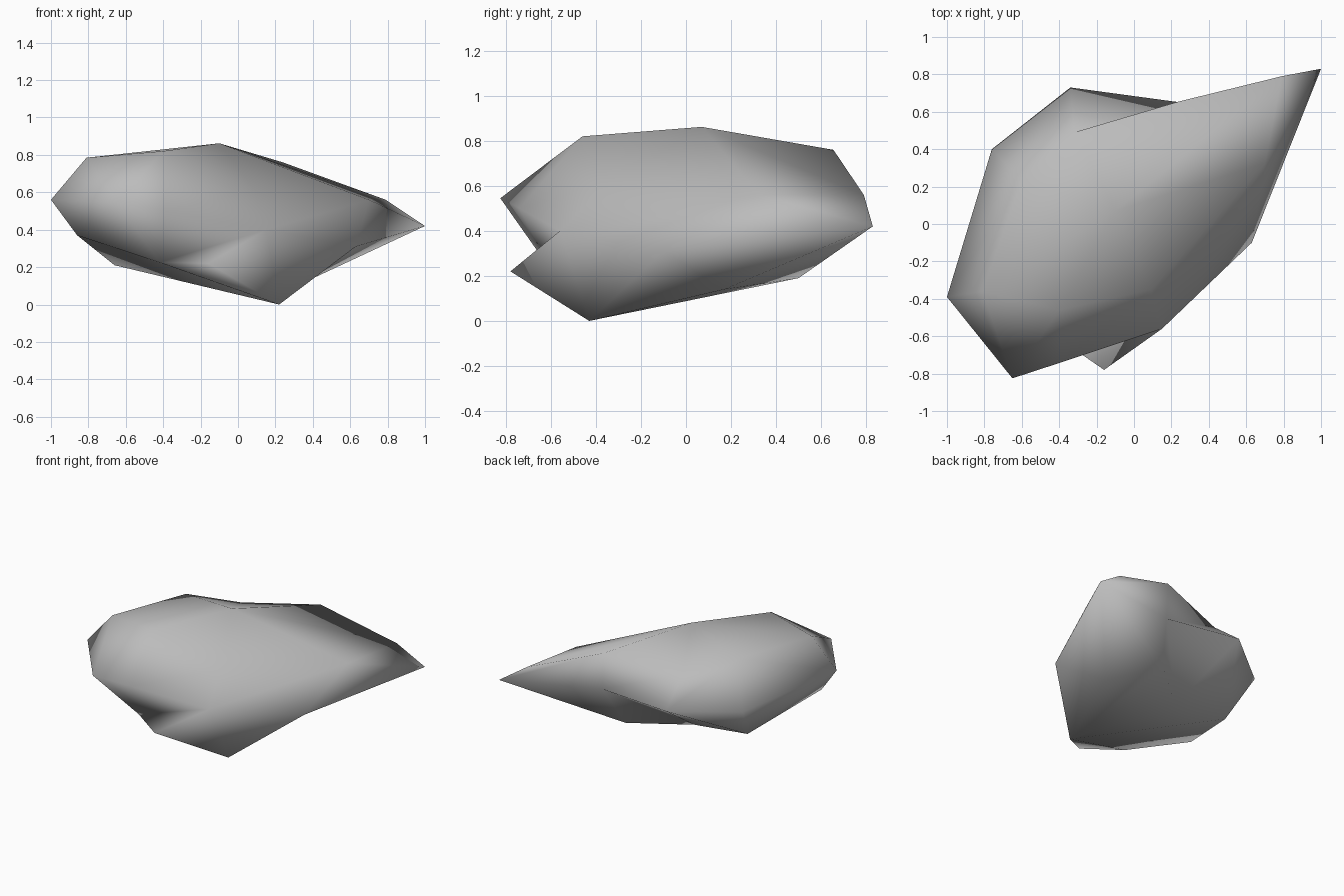
import bpy
import bmesh
from mathutils import Vector

cube = bpy.data.objects.get("Cube")
if cube:
    bpy.data.objects.remove(cube, do_unlink=True)

# Key points of the boulder: crown, overhanging rim and underside
crown = Vector((-.1, .07, .862))
ridge_tip = (.79, .79, .56)
back_ridge = (.24, .655, .76)
back_shoulder = (-.32, .49, .69)
side_shoulder = (-.6, .23, .78)
brow_side = (-.81, -.36, .785)
brow = (-.4, -.46, .82)
front_shoulder = (.09, -.35, .61)
ridge = (.7, .325, .56)

tip = (1, .83, .42)
back_notch = (.25, .65, .48)
back_corner = (-.34, .73, .5)
side_corner = (-.76, .4, .48)
side_tip = (-1, -.39, .56)
chin = (-.65, -.825, .545)
lip = (-.39, -.74, .5)
lip_end = (.15, -.56, .4)
flank = (.63, -.1, .31)

keel = Vector((.22, -.43, 0))
under_flank = (.4, .17, .14)
under_back = (.16, .5, .19)
under_mid = (-.21, .2, .16)
under_side = (-.66, .2, .21)
under_tip = (-.86, -.41, .37)
hollow = (-.42, -.6, .225)
spur = (-.16, -.78, .22)

# Columns running from underside through rim to crown, anticlockwise
columns = [
    (under_back, tip, ridge_tip),
    (under_back, back_notch, back_ridge),
    (under_mid, back_corner, back_shoulder),
    (under_side, side_corner, side_shoulder),
    (under_side, side_tip, side_shoulder),
    (under_tip, side_tip, brow_side),
    (under_tip, chin, brow_side),
    (hollow, chin, brow),
    (hollow, lip, brow),
    (hollow, lip_end, front_shoulder),
    (spur, lip_end, front_shoulder),
    (keel, flank, ridge),
    (under_flank, tip, ridge),
]

bm = bmesh.new()
verts = {}


def vertex(point):
    key = tuple(point)
    if key not in verts:
        verts[key] = bm.verts.new(point)
    return verts[key]


def triangle(*points):
    corners = [vertex(p) for p in points]
    if len(set(corners)) == 3:
        bm.faces.new(corners)


# Skin neighbouring columns, closing with a fan at each end
for i, (low, rim, high) in enumerate(columns):
    next_low, next_rim, next_high = columns[(i + 1) % len(columns)]
    triangle(keel, next_low, low)
    triangle(low, next_low, rim)
    triangle(next_low, next_rim, rim)
    triangle(rim, next_rim, next_high)
    triangle(rim, next_high, high)
    triangle(high, next_high, crown)

bmesh.ops.recalc_face_normals(bm, faces=bm.faces)
mesh = bpy.data.meshes.new("boulder")
bm.to_mesh(mesh)
bm.free()
boulder = bpy.data.objects.new("boulder", mesh)
bpy.context.collection.objects.link(boulder)

# Plain grey stone
stone = bpy.data.materials.new("grey_stone")
stone.use_nodes = True
stone.diffuse_color = (.5, .5, .5, 1)
shader = next(n for n in stone.node_tree.nodes if n.type == 'BSDF_PRINCIPLED')
shader.inputs["Base Color"].default_value = stone.diffuse_color
mesh.materials.append(stone)

# Soft weathered shading
for face in mesh.polygons:
    face.use_smooth = True
